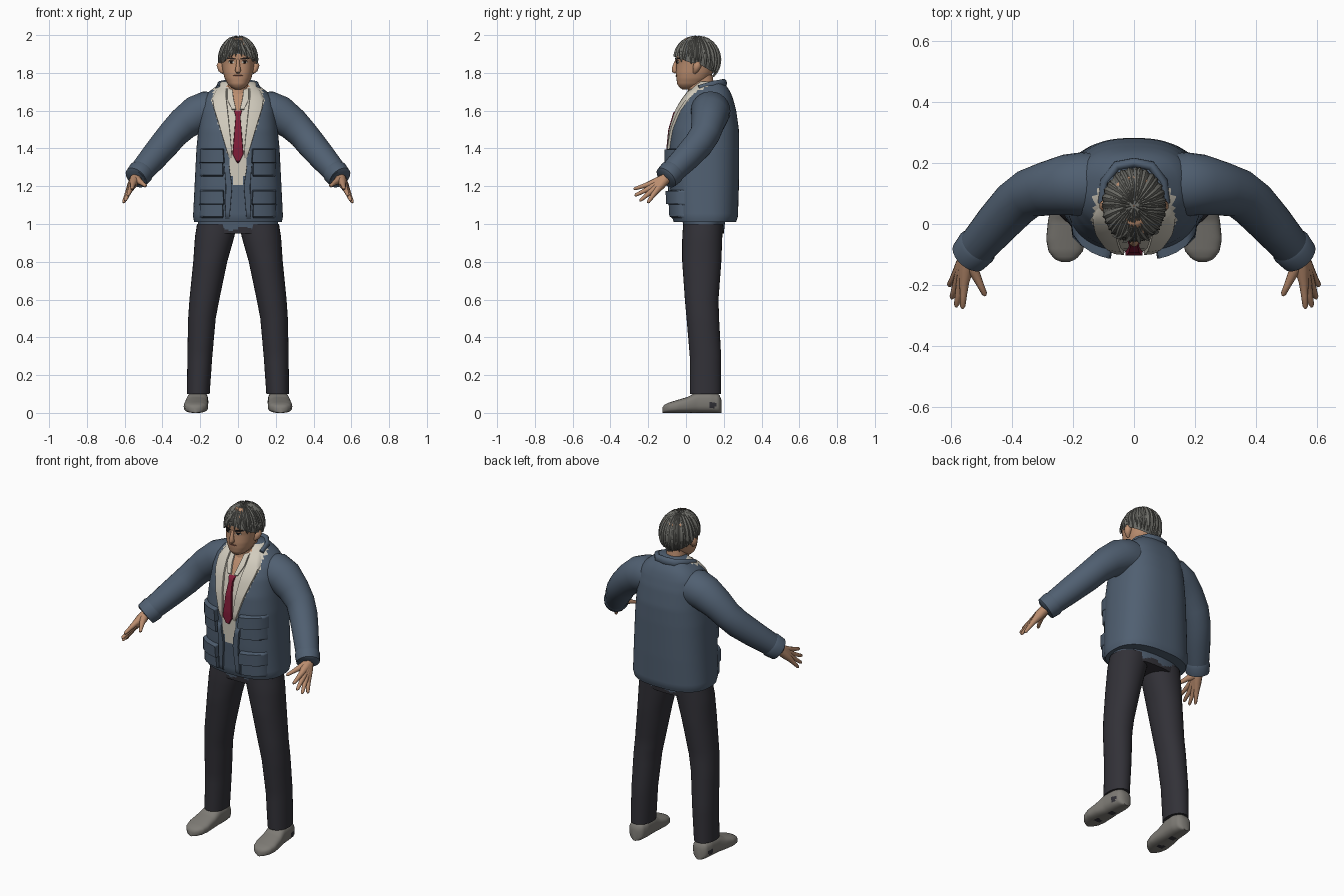
import bpy, bmesh, math, random
from mathutils import Vector

random.seed(4)
cube = bpy.data.objects.get("Cube")
if cube:
    bpy.data.objects.remove(cube)


def material(name, *rgb):
    m = bpy.data.materials.new(name)
    m.use_nodes = True
    m.diffuse_color = (*rgb, 1)
    m.node_tree.nodes["Principled BSDF"].inputs["Base Color"].default_value = (*rgb, 1)
    return m


BLUE = material("jacket_blue", .08, .115, .165)
CHARCOAL = material("trouser_charcoal", .032, .031, .039)
CREAM = material("shirt_cream", .64, .60, .51)
SKIN = material("skin", .50, .27, .16)
HAIR = material("hair_grey", .15, .15, .135)
RED = material("tie_red", .22, .012, .04)
SHOE = material("shoe_grey", .21, .20, .18)
DARK = material("eye_dark", .015, .012, .012)
LIP = material("lip_brown", .22, .09, .06)


def grid(name, rows, mats, closed=True, mirror=False, rule=None, angle=50):
    """Skin rows of points; closed rows are also capped at both ends."""
    bm = bmesh.new()
    vs = [[bm.verts.new(p) for p in row] for row in rows]
    n = len(rows[0])
    for a, b in zip(vs, vs[1:]):
        for i in range(n if closed else n - 1):
            j = (i + 1) % n
            bm.faces.new((a[i], b[i], b[j], a[j]))
    if closed:
        bm.faces.new(vs[0])
        bm.faces.new(vs[-1])
        bmesh.ops.recalc_face_normals(bm, faces=bm.faces)
    if rule:
        for f in bm.faces:
            f.material_index = rule(f.calc_center_median())
    me = bpy.data.meshes.new(name)
    bm.to_mesh(me)
    bm.free()
    for m in mats if isinstance(mats, list) else [mats]:
        me.materials.append(m)
    ob = bpy.data.objects.new(name, me)
    bpy.context.collection.objects.link(ob)
    if mirror:
        ob.modifiers.new("Mirror", "MIRROR")
    bpy.ops.object.select_all(action="DESELECT")
    ob.select_set(True)
    bpy.context.view_layer.objects.active = ob
    bpy.ops.object.shade_smooth_by_angle(angle=math.radians(angle))
    return ob


def at(table, z):
    """Interpolate a table whose first column falls from top to bottom."""
    for a, b in zip(table, table[1:]):
        if z >= b[0]:
            k = min(1, max(0, (z - b[0]) / (a[0] - b[0])))
            return [q + (p - q) * k for p, q in zip(a[1:], b[1:])]
    return list(table[-1][1:])


def levels(table, n):
    return [table[0][0] + (table[-1][0] - table[0][0]) * i / (n - 1) for i in range(n)]


def power(v, e):
    return math.copysign(abs(v) ** e, v)


def body(name, table, mats, n=24, seg=32, p=2.3, **kw):
    """Stack of rounded sections: z, half width, front y, back y, centre x."""
    rows = []
    for z in levels(table, n):
        w, f, b, cx = at(table, z)
        ring = [math.tau * i / seg for i in range(seg)]
        rows.append([(cx + w * power(math.cos(t), 2 / p),
                      (f + b) / 2 + (b - f) / 2 * power(math.sin(t), 2 / p), z) for t in ring])
    return grid(name, rows, mats, **kw)


def drape(name, base, p, shape, off, mat, mirror=True, n=14):
    """Thin raised piece laid on the front of a body; shape rows: z, x0, x1."""
    rows = []
    for r, z in enumerate(levels(shape, n)):
        x0, x1 = at(shape, z)
        w, f, b, _ = at(base, z)
        row = []
        for u in (0, .04, .25, .5, .75, .96, 1):
            x = x0 + (x1 - x0) * u
            k = max(0, 1 - min(1, abs(x) / w) ** p) ** (1 / p)
            d = -.005 if u in (0, 1) or r in (0, n - 1) else off
            row.append((x, (f + b) / 2 - (b - f) / 2 * k - d, z))
        rows.append(row)
    return grid(name, rows, mat, closed=False, mirror=mirror)


def tube(name, path, mat, ref=(0, 0, 1), seg=16, mirror=True, flat=1):
    """Round tube along a path of x, y, z, radius."""
    pts = [Vector(q[:3]) for q in path]
    rows = []
    for i, q in enumerate(path):
        t = pts[min(i + 1, len(pts) - 1)] - pts[max(i - 1, 0)]
        u = t.cross(Vector(ref)).normalized()
        v = u.cross(t).normalized()
        rows.append([pts[i] + q[3] * (u * math.cos(a) * flat + v * math.sin(a))
                     for a in (math.tau * k / seg for k in range(seg))])
    return grid(name, rows, mat, mirror=mirror)


# Jacket body, with the open shirt front coloured by region
TORSO = [(1.755, .085, .07, .19, 0), (1.73, .115, .04, .215, 0), (1.70, .155, .015, .235, 0),
         (1.66, .187, -.015, .25, 0), (1.6, .20, -.05, .266, 0), (1.5, .21, -.08, .28, 0),
         (1.4, .22, -.09, .282, 0), (1.2, .23, -.085, .28, 0), (1.04, .238, -.075, .275, 0),
         (1.01, .232, -.065, .265, 0)]
OPENING = [(1.76, .12), (1.65, .14), (1.55, .11), (1.45, .07), (1.35, .045), (1.21, .03)]


def torso_rule(c):
    x = abs(c.x)
    if c.z > 1.6 and c.y < .05 and x < .012 + (c.z - 1.6) * .35:
        return 2
    return 1 if c.z > 1.21 and c.y < .12 and x < at(OPENING, c.z)[0] else 0


body("jacket_body", TORSO, [BLUE, CREAM, SKIN], n=50, seg=96, p=2.5, rule=torso_rule)
drape("lapel", TORSO, 2.5, [(1.73, .06, .10), (1.68, .062, .138), (1.62, .055, .132),
      (1.52, .045, .10), (1.42, .035, .07), (1.34, .03, .045)], .012, CREAM)
drape("shirt_collar", TORSO, 2.5, [(1.72, .03, .058), (1.66, .022, .058), (1.6, .008, .03)], .01, CREAM)
drape("jacket_front_edge", TORSO, 2.5, [(1.32, .048, .075), (1.2, .03, .065), (1.02, .045, .07)], .012, BLUE)
tube("jacket_collar", [(-.105, .07, 1.715, .02), (-.095, .14, 1.735, .022), (-.055, .19, 1.742, .024),
     (0, .2, 1.745, .024), (.055, .19, 1.742, .024), (.095, .14, 1.735, .022), (.105, .07, 1.715, .02)],
     BLUE, mirror=False, flat=.7)

# Pockets and their flaps
for label, top in (("chest", 1.40), ("lower", 1.18)):
    drape(label + "_pocket", TORSO, 2.5, [(top - .03, .08, .2), (top - .15, .075, .205)], .018, BLUE)
    drape(label + "_pocket_flap", TORSO, 2.5, [(top, .075, .205), (top - .08, .07, .207)], .03, BLUE)

# Tie
drape("tie", TORSO, 2.5, [(1.605, -.024, .024), (1.57, -.013, .013), (1.37, -.03, .03),
      (1.32, -.003, .003)], .014, RED, mirror=False, n=24)

# Sleeves and cuffs
tube("sleeve", [(.11, .13, 1.595, .10), (.17, .13, 1.598, .105), (.22, .128, 1.58, .10), (.29, .115, 1.53, .088),
     (.345, .1, 1.475, .08), (.39, .065, 1.42, .078), (.45, 0, 1.35, .072), (.51, -.07, 1.28, .064),
     (.54, -.105, 1.243, .056)], BLUE, seg=24)
tube("cuff", [(.505, -.065, 1.285, .062), (.515, -.076, 1.273, .069), (.54, -.105, 1.245, .064),
     (.542, -.108, 1.242, .05)], BLUE, seg=24)

# Hands: overlapping fingers form the palm
wrist = Vector((.545, -.11, 1.238))
fingers = {"index_finger": ((.556, -.19, 1.212), (.562, -.277, 1.185)),
           "middle_finger": ((.566, -.187, 1.192), (.583, -.272, 1.15)),
           "ring_finger": ((.575, -.177, 1.178), (.598, -.245, 1.122)),
           "little_finger": ((.581, -.162, 1.17), (.607, -.203, 1.112)),
           "thumb": ((.52, -.165, 1.225), (.487, -.235, 1.2))}
for name, (knuckle, tip) in fingers.items():
    k, t = Vector(knuckle), Vector(tip)
    stops = ((wrist, .028), (wrist.lerp(k, .5), .024), (k, .016), (k.lerp(t, .5), .0115),
             (k.lerp(t, .9), .009), (t, .004))
    tube(name, [(*q, r) for q, r in stops], SKIN, seg=10)

# Hips with the shirt hem, and trouser legs
body("hips", [(1.04, .215, -.02, .21, 0), (.95, .205, -.012, .2, 0)], [CHARCOAL, BLUE], n=14, seg=64,
     rule=lambda c: int(c.z > .975 + .012 * math.sin(c.x * 45)))
body("trouser_leg", [(1.0, .105, -.015, .195, .112), (.93, .104, -.02, .192, .124),
     (.8, .09, -.02, .187, .147), (.6, .079, -.006, .172, .178), (.5, .073, .003, .175, .191),
     (.3, .066, .02, .186, .202), (.1, .06, .02, .186, .21)], CHARCOAL, n=28, p=2.1, mirror=True)

# Shoes, lofted from heel to toe: y, half width, height, centre x
SHOES = [(.187, .02, .07, .212), (.175, .045, .1, .212), (.13, .055, .115, .212), (.06, .057, .112, .215),
         (.01, .062, .085, .22), (-.05, .065, .067, .223), (-.09, .056, .055, .224),
         (-.115, .036, .043, .225), (-.125, .012, .028, .225)]
PATCHES = [Vector((.258, .14, .045)), Vector((.215, .07, 0)), Vector((.225, -.04, 0))]
shoe_rows = []
for y in levels(SHOES, 36):
    w, h, cx = at(SHOES, y)
    shoe_rows.append([(cx + w * power(math.cos(t), .75), y, h / 2 + h / 2 * power(math.sin(t), .7))
                      for t in (math.tau * i / 28 for i in range(28))])
grid("shoe", shoe_rows, [SHOE, CHARCOAL], mirror=True,
     rule=lambda c: int(any((c - q).length < .02 for q in PATCHES)))

# Neck and head
body("neck", [(1.79, .055, .01, .14, 0), (1.72, .056, .012, .15, 0), (1.66, .07, .0, .17, 0)], SKIN, n=8)
HEAD = [(1.985, .03, .0, .1, 0), (1.95, .075, -.035, .155, 0), (1.9, .09, -.055, .17, 0),
        (1.865, .089, -.053, .168, 0), (1.85, .087, -.05, .16, 0), (1.8, .079, -.053, .14, 0),
        (1.77, .07, -.051, .12, 0), (1.74, .054, -.046, .09, 0), (1.722, .036, -.034, .06, 0),
        (1.712, .015, -.018, .03, 0)]
body("head", HEAD, SKIN, n=40, seg=40)
tube("nose", [(0, -.048, 1.872, .007), (0, -.056, 1.85, .009), (0, -.062, 1.825, .013),
     (0, -.06, 1.812, .016), (0, -.05, 1.803, .01)], SKIN, ref=(1, 0, 0), mirror=False)
tube("ear", [(.078, .045, 1.80, .008), (.088, .052, 1.815, .016), (.092, .06, 1.84, .022),
     (.09, .065, 1.86, .012)], SKIN, ref=(1, 0, 0))

# Painted face details
drape("eyebrow", HEAD, 2.3, [(1.882, .03, .062), (1.876, .013, .066), (1.87, .012, .03)], .005, DARK)
drape("eye_white", HEAD, 2.3, [(1.863, .024, .045), (1.857, .017, .052), (1.851, .024, .045)], .003, CREAM)
drape("eye_pupil", HEAD, 2.3, [(1.865, .022, .05), (1.86, .027, .044), (1.85, .03, .04)], .005, DARK)
drape("mouth", HEAD, 2.3, [(1.788, -.02, .02), (1.785, -.027, .027), (1.78, -.014, .014)], .003, LIP, mirror=False)


# Hair: a cap with overlapping locks running from crown to hairline
def hair_point(a, t, r):
    return (.106 * r * math.sin(t) * math.sin(a), .06 - .126 * r * math.sin(t) * math.cos(a),
            1.87 + .126 * r * math.cos(t))


def hairline(a):
    c = math.cos(a)
    return math.radians(98 - 24 * max(c, 0) ** 2 + 30 * max(-c, 0))


grid("hair_cap", [[hair_point(a, .02 + hairline(a) * k / 16, .97)
     for a in (math.tau * i / 48 for i in range(49))] for k in range(17)], HAIR, closed=False)
for layer, count in enumerate((34, 26)):
    for i in range(count):
        a0 = math.tau * (i + random.random() * .5) / count
        start = random.uniform(.05, .3) + layer * .25
        end = hairline(a0) * random.uniform(.96, 1.08) - layer * .2
        swirl = random.uniform(.05, .4)
        lift = random.uniform(1.0, 1.025) + layer * .008
        rows = []
        for k in range(9):
            s = k / 8
            width = .13 * (1 - s ** 3) + .015
            a, t = a0 + swirl * s * (1 - s * .6), start + (end - start) * s
            rows.append([hair_point(a + width * e, t, lift - .075 * abs(e) ** 2) for e in (-1, -.6, 0, .6, 1)])
        grid("hair_lock", rows, HAIR, closed=False, angle=30)

# Fringe swept to both sides of the forehead
for a0, a1, drop in ((.1, -.35, 84), (.2, .5, 88), (-.2, -.7, 93), (.45, .85, 95), (0, .2, 82)):
    rows = []
    for k in range(9):
        s = k / 8
        a, t = a0 + (a1 - a0) * s, math.radians(35 + (drop - 35) * s)
        width = .13 * (1 - s ** 2) + .01
        rows.append([hair_point(a + width * e, t, 1.035 - .06 * abs(e)) for e in (-1, 0, 1)])
    grid("fringe_lock", rows, HAIR, closed=False, angle=30)
